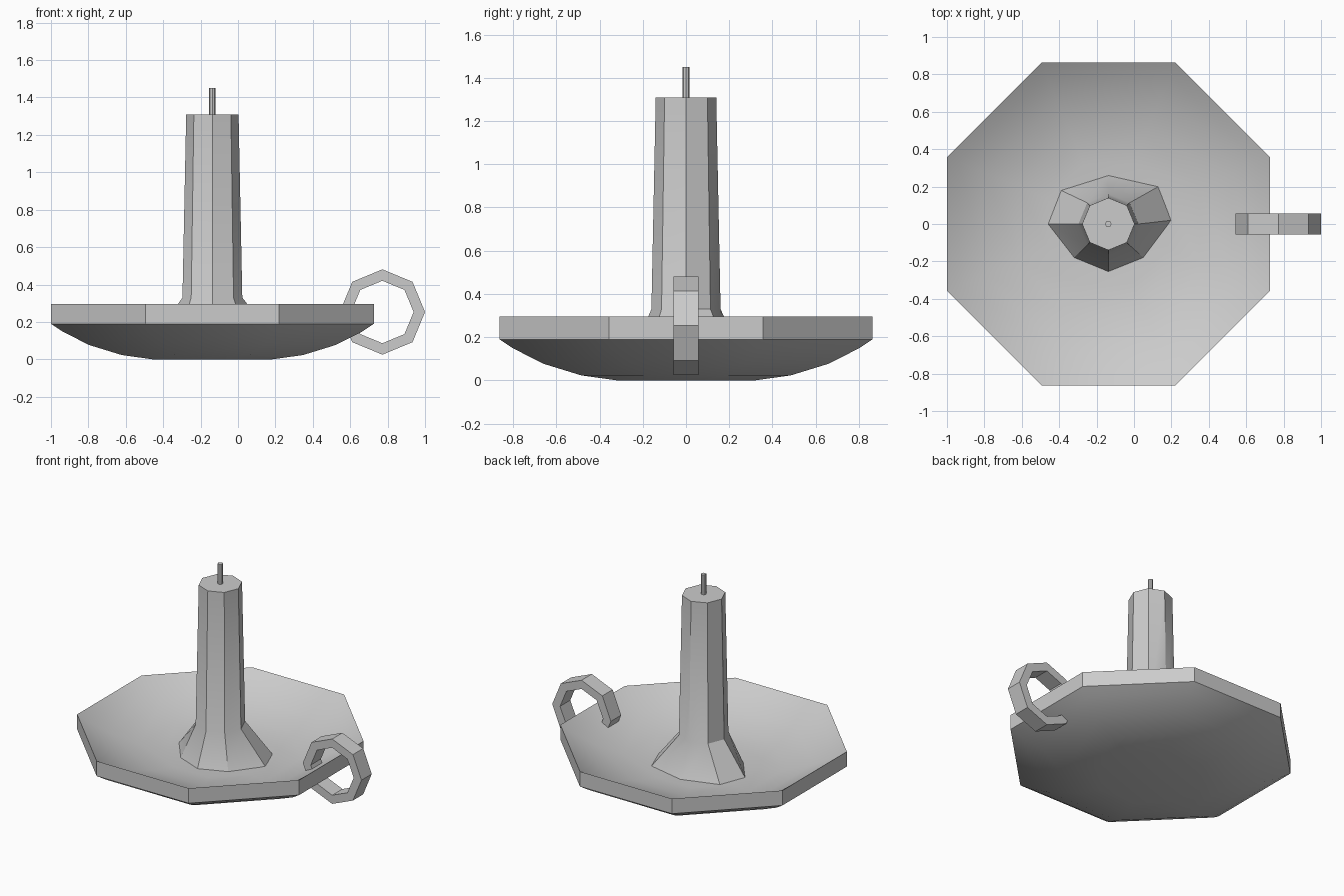
import bpy, bmesh, math
from mathutils import Vector

cube = bpy.data.objects.get("Cube")
if cube:
    bpy.data.objects.remove(cube, do_unlink=True)

CX = -0.137   # shared axis of dish, candle and wick
SIDES = 8

grey = bpy.data.materials.new("plain grey")
grey.use_nodes = True
colour = (0.6, 0.6, 0.6, 1)
grey.diffuse_color = colour
grey.node_tree.nodes["Principled BSDF"].inputs["Base Color"].default_value = colour


def ring(radius, z, turn=0.0):
    """Octagon of points around the upright axis."""
    step = math.tau / SIDES
    return [Vector((radius * math.cos(step * (i + turn)),
                    radius * math.sin(step * (i + turn)), z)) for i in range(SIDES)]


def loft(name, rings, location, closed=False):
    """Skin a stack of rings; cap the ends, or join last to first."""
    bm = bmesh.new()
    loops = [[bm.verts.new(p) for p in r] for r in rings]
    pairs = list(zip(loops, loops[1:]))
    if closed:
        pairs.append((loops[-1], loops[0]))
    else:
        bm.faces.new(loops[0])
        bm.faces.new(loops[-1])
    for a, b in pairs:
        n = len(a)
        for i in range(n):
            j = (i + 1) % n
            bm.faces.new((a[i], a[j], b[j], b[i]))
    bmesh.ops.recalc_face_normals(bm, faces=bm.faces)
    mesh = bpy.data.meshes.new(name)
    bm.to_mesh(mesh)
    bm.free()
    mesh.materials.append(grey)
    obj = bpy.data.objects.new(name, mesh)
    obj.location = location
    bpy.context.collection.objects.link(obj)
    bpy.ops.object.select_all(action='DESELECT')
    obj.select_set(True)
    bpy.context.view_layer.objects.active = obj
    bpy.ops.object.shade_smooth_by_angle(angle=math.radians(32))
    return obj


# Dish: shallow bowl, the inside is the underside raised by the wall height
WALL = 0.105
bowl = [(0.32, 0), (0.485, 0.023), (0.66, 0.077), (0.80, 0.148), (0.863, 0.19)]
to_corner = 1 / math.cos(math.pi / SIDES)
outside = [ring(r * to_corner, z, 0.5) for r, z in bowl]
inside = [ring(r * to_corner, z + WALL, 0.5) for r, z in reversed(bowl)]
loft("dish", outside + inside, (CX, 0, 0))

# Candle: tapered column with an uneven melted foot
foot = [(0.337, 0.02), (0.267, 0.2), (0, 0.26), (-0.253, 0.18),
        (-0.323, 0), (-0.183, -0.18), (0, -0.255), (0.187, -0.18)]
foot_ring = [Vector((x, y, WALL - 0.002)) for x, y in foot]
loft("candle", [foot_ring, ring(0.16, 0.33), ring(0.14, 1.31)], (CX, 0, 0))

# Wick
loft("wick", [ring(0.017, 1.30), ring(0.017, 1.45)], (CX, 0, 0))

# Handle: flat octagonal hoop standing upright through the rim
outer, inner, half = 0.228, 0.167, 0.057
hoop = [ring(outer, -half), ring(outer, half), ring(inner, half), ring(inner, -half)]
handle = loft("handle", hoop, (0.772, 0, 0.253), closed=True)
handle.rotation_euler.x = math.pi / 2
